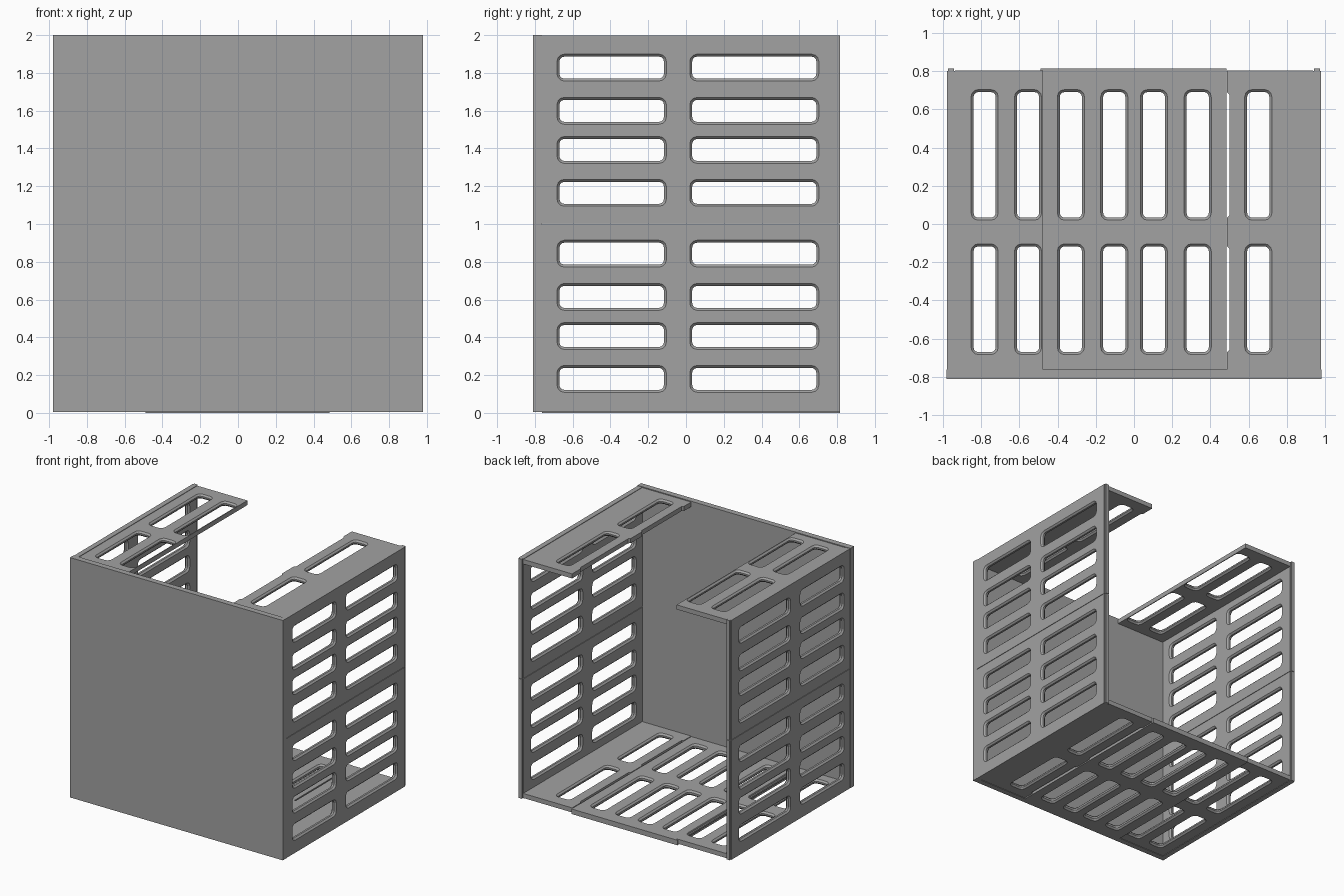
import bpy, bmesh
from math import cos, sin, pi
from mathutils import Vector

cube = bpy.data.objects.get("Cube")
if cube:
    bpy.data.objects.remove(cube, do_unlink=True)

grey = bpy.data.materials.new("plain_grey")
grey.use_nodes = True
colour = (0.36, 0.36, 0.36, 1)
grey.diffuse_color = colour
grey.node_tree.nodes["Principled BSDF"].inputs["Base Color"].default_value = colour

SLOT_OFFSETS = (-0.33, -0.103, 0.104, 0.333)   # slot centres across one panel
SLOT_RUNS = ((-0.67, -0.117), (0.033, 0.69))   # slot ends along the depth
HALF = 0.058                                   # half slot width
CHAMFER = 0.013


def finish(name, bm):
    bmesh.ops.recalc_face_normals(bm, faces=bm.faces)
    mesh = bpy.data.meshes.new(name)
    bm.to_mesh(mesh)
    bm.free()
    mesh.materials.append(grey)
    obj = bpy.data.objects.new(name, mesh)
    bpy.context.collection.objects.link(obj)
    return obj


def box(name, low, high):
    bm = bmesh.new()
    bmesh.ops.create_cube(bm, size=1)
    low, high = Vector(low), Vector(high)
    for v in bm.verts:
        v.co = (low + high) / 2 + v.co * (high - low)
    return finish(name, bm)


def rounded(u0, u1, y0, y1, radius=0.025, steps=3):
    corners = ((u1, y1, -1, -1), (u0, y1, 1, -1), (u0, y0, 1, 1), (u1, y0, -1, 1))
    points = []
    for k, (u, y, su, sy) in enumerate(corners):
        for i in range(steps + 1):
            a = pi / 2 * (k + i / steps)
            points.append((u + su * radius + radius * cos(a),
                           y + sy * radius + radius * sin(a)))
    return points


def panel(name, u_range, y_range, w_range, centre, upright=False, notched=False):
    """Slotted plate: u across, y along the slots, w through the thickness."""
    (u0, u1), (y0, y1), (w0, w1) = u_range, y_range, w_range
    bm = bmesh.new()
    caps = ([], [])

    def sleeve(levels):
        rings = []
        for points, w in levels:
            rings.append([bm.verts.new((w, y, u) if upright else (u, y, w))
                          for u, y in points])
        for a, b in zip(rings, rings[1:]):
            for i in range(len(a)):
                j = (i + 1) % len(a)
                bm.faces.new((a[i], a[j], b[j], b[i]))
        for cap, ring in zip(caps, (rings[0], rings[-1])):
            for i in range(len(ring)):
                cap.append(bm.edges.get((ring[i], ring[i - 1])))

    # Outer outline, with the cut slots along one edge where needed
    outline = [(u0, y0), (u1, y0), (u1, y1), (u0, y1)]
    if notched:
        for a, b in reversed(SLOT_RUNS):
            outline += [(u0, b), (u0 + 0.014, b - 0.014),
                        (u0 + 0.014, a + 0.014), (u0, a)]
    sleeve([(outline, w0), (outline, w1)])

    # Chamfered slots
    for offset in SLOT_OFFSETS:
        c = centre + offset
        if c - HALF - CHAMFER < u0 or c + HALF + CHAMFER > u1:
            continue
        for a, b in SLOT_RUNS:
            inner = rounded(c - HALF, c + HALF, a, b)
            wide = rounded(c - HALF - CHAMFER, c + HALF + CHAMFER,
                           a - CHAMFER, b + CHAMFER, 0.025 + CHAMFER)
            sleeve([(wide, w0), (inner, w0 + CHAMFER),
                    (inner, w1 - CHAMFER), (wide, w1)])

    for cap in caps:
        bmesh.ops.triangle_fill(bm, use_beauty=True, edges=cap)
    return finish(name, bm)


# Solid front wall
box("front_wall", (-0.98, -0.81, 0.004), (0.98, -0.762, 2.0))

# Side walls, each of two stacked panels with a slim lip at the back
for side, w in (("left", (0.936, 0.978)), ("right", (-0.978, -0.936))):
    for level, span, centre in (("lower", (0.004, 0.998), 0.51),
                                ("upper", (1.002, 1.997), 1.495)):
        panel(f"{side}_{level}_side_panel", span, (-0.762, 0.8), w, centre, upright=True)
        box(f"{side}_{level}_back_lip", (w[0] + 0.006, 0.8, span[0]),
            (w[1] - 0.006, 0.814, span[1]))

# Floor: one full panel between two part panels
panel("floor_centre_panel", (-0.49, 0.484), (-0.762, 0.814), (0, 0.042), 0)

# Matching part panels on the floor and along the top
for level, w in (("floor", (0.008, 0.046)), ("top", (1.955, 1.993))):
    panel(f"{level}_right_panel", (-0.937, -0.476), (-0.762, 0.803), w, -0.451)
    panel(f"{level}_left_panel", (0.486, 0.937), (-0.762, 0.803), w, 0.546, notched=True)
